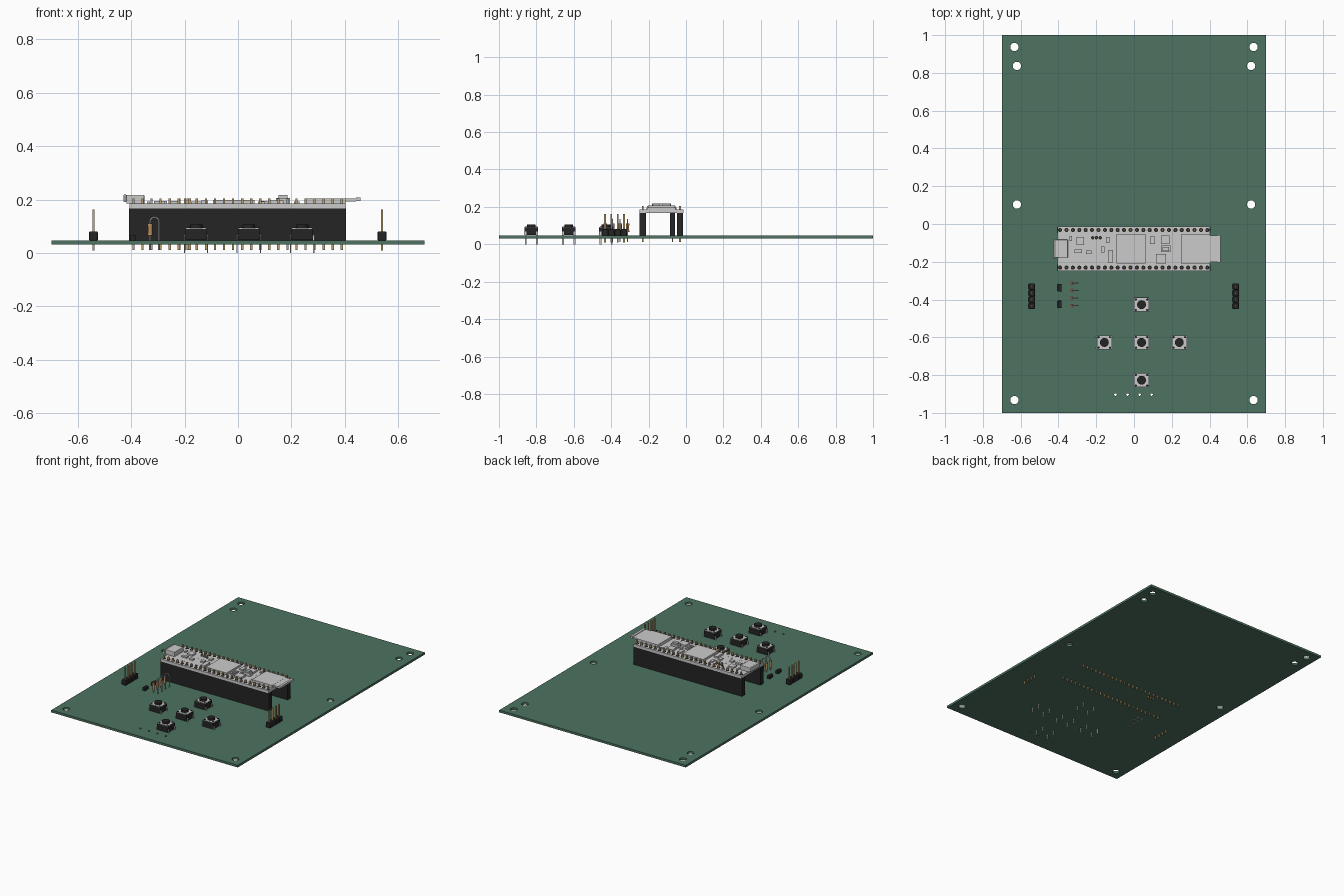
import bpy, bmesh, math
from mathutils import Matrix, Vector

if "Cube" in bpy.data.objects:
    bpy.data.objects.remove(bpy.data.objects["Cube"])


def material(name, rgb):
    m = bpy.data.materials.new(name)
    m.diffuse_color = (*rgb, 1)
    m.use_nodes = True
    m.node_tree.nodes["Principled BSDF"].inputs["Base Color"].default_value = m.diffuse_color
    return m


GREEN = material("board_green", (0.075, 0.175, 0.12))
BLACK = material("black_plastic", (0.018, 0.018, 0.018))
GOLD = material("gold_pin", (0.55, 0.38, 0.17))
TAN = material("resistor_tan", (0.5, 0.27, 0.12))
WHITE = material("white_pad", (0.9, 0.9, 0.9))
PCB_BOTTOM, PCB_TOP = 0.031, 0.046
MOD_BOTTOM, MOD_TOP = 0.167, 0.185
PITCH = 0.0339


def box(bm, x0, x1, y0, y1, z0, z1):
    m = Matrix.Translation(((x0 + x1) / 2, (y0 + y1) / 2, (z0 + z1) / 2)) @ \
        Matrix.Diagonal((x1 - x0, y1 - y0, z1 - z0, 1))
    bmesh.ops.create_cube(bm, size=1, matrix=m)


def cbox(bm, x, y, w, d, z0, z1):
    box(bm, x - w / 2, x + w / 2, y - d / 2, y + d / 2, z0, z1)


def cyl(bm, x, y, r, z0, z1, n=24):
    bmesh.ops.create_cone(bm, cap_ends=True, segments=n, radius1=r, radius2=r, depth=z1 - z0,
                          matrix=Matrix.Translation((x, y, (z0 + z1) / 2)))


def finish(name, bm, mat=None, smooth=False, bevel=0):
    me = bpy.data.meshes.new(name)
    bm.to_mesh(me)
    bm.free()
    ob = bpy.data.objects.new(name, me)
    bpy.context.collection.objects.link(ob)
    if mat:
        me.materials.append(mat)
    if bevel:
        b = ob.modifiers.new("bevel", 'BEVEL')
        b.width, b.segments = bevel, 2
    if smooth:
        bpy.context.view_layer.objects.active = ob
        ob.select_set(True)
        bpy.ops.object.shade_smooth_by_angle()
        ob.select_set(False)
    return ob


# main board with mounting holes and display holes
bm = bmesh.new()
box(bm, -0.698, 0.698, -1, 1, PCB_BOTTOM, PCB_TOP)
board = finish("main_board", bm, GREEN)
bm = bmesh.new()
for s in (-1, 1):
    for x, y in ((0.633, 0.937), (0.62, 0.837), (0.62, 0.103), (0.633, -0.932)):
        cyl(bm, s * x, y, 0.022, 0, 0.1, 32)
for i in range(4):
    cyl(bm, -0.098 + i * 0.0637, -0.903, 0.007, 0, 0.1, 16)
cutter = finish("hole_cutter", bm)
cutter.hide_render = True
mod = board.modifiers.new("holes", 'BOOLEAN')
mod.operation, mod.solver, mod.object = 'DIFFERENCE', 'EXACT', cutter
bpy.context.view_layer.objects.active = board
bpy.ops.object.modifier_apply(modifier=mod.name)
bpy.data.objects.remove(cutter)

# module sockets, pins and collars
sock, pins, collars = bmesh.new(), bmesh.new(), bmesh.new()
for y in (-0.032, -0.231):
    box(sock, -0.408, 0.405, y - 0.0165, y + 0.0165, PCB_TOP, MOD_BOTTOM)
    for i in range(24):
        x = -0.0015 + (i - 11.5) * PITCH
        cbox(pins, x, y, 0.0085, 0.0085, 0.012, PCB_TOP + 0.002)
        cbox(pins, x, y, 0.0085, 0.0085, MOD_BOTTOM - 0.002, 0.204)
        cyl(collars, x, y, 0.011, MOD_TOP - 0.002, MOD_TOP + 0.001, 16)
# small inner socket
box(sock, -0.232, -0.166, -0.086, -0.059, PCB_TOP, MOD_BOTTOM)
for x in (-0.219, -0.199, -0.179):
    cbox(pins, x, -0.0725, 0.007, 0.007, 0.012, PCB_TOP + 0.002)
    cbox(pins, x, -0.0725, 0.007, 0.007, MOD_BOTTOM, 0.204)
    cyl(collars, x, -0.0725, 0.009, MOD_TOP - 0.002, MOD_TOP + 0.001, 16)
finish("module_sockets", sock, BLACK)
finish("module_pins", pins, GOLD)
finish("pin_collars", collars, BLACK)

# module board
bm = bmesh.new()
box(bm, -0.406, 0.402, -0.249, -0.013, MOD_BOTTOM, MOD_TOP)
finish("module_board", bm)

# usb connector
bm = bmesh.new()
box(bm, -0.418, -0.35, -0.178, -0.083, MOD_TOP, 0.217)
box(bm, -0.428, -0.418, -0.182, -0.079, 0.19, 0.219)
finish("usb_socket", bm, bevel=0.003)

# card slot and card
bm = bmesh.new()
box(bm, 0.25, 0.402, -0.208, -0.055, MOD_TOP, 0.204)
finish("card_slot", bm)
bm = bmesh.new()
box(bm, 0.39, 0.442, -0.2, -0.062, 0.193, 0.203)
box(bm, 0.442, 0.458, -0.203, -0.058, 0.194, 0.207)
finish("memory_card", bm)

# module chips: x, y, width, depth, height
bm = bmesh.new()
for x, y, w, d, h in ((-0.016, -0.131, 0.155, 0.158, 0.013),
                      (-0.125, -0.17, 0.027, 0.065, 0.012),
                      (-0.285, -0.09, 0.04, 0.04, 0.01), (-0.295, -0.145, 0.038, 0.018, 0.009),
                      (-0.24, -0.15, 0.028, 0.02, 0.009), (-0.335, -0.077, 0.012, 0.028, 0.008),
                      (-0.165, -0.135, 0.02, 0.03, 0.008), (-0.14, -0.085, 0.018, 0.03, 0.008),
                      (0.143, -0.185, 0.055, 0.05, 0.012), (0.165, -0.083, 0.045, 0.045, 0.012),
                      (0.098, -0.085, 0.025, 0.04, 0.009), (0.087, -0.14, 0.025, 0.012, 0.007),
                      (0.087, -0.163, 0.025, 0.012, 0.007), (0.087, -0.188, 0.025, 0.012, 0.007),
                      (0.12, -0.125, 0.012, 0.025, 0.007), (0.22, -0.06, 0.02, 0.015, 0.007)):
    cbox(bm, x, y, w, d, MOD_TOP, MOD_TOP + h)
finish("module_chips", bm)

# reset button on the module
bm = bmesh.new()
cbox(bm, 0.168, -0.132, 0.052, 0.034, MOD_TOP, 0.206)
cbox(bm, 0.168, -0.132, 0.034, 0.02, 0.206, 0.217)
finish("module_button", bm)

# bare solder pads
bm = bmesh.new()
for i in range(5):
    cyl(bm, -0.307 + i * PITCH, -0.195, 0.0085, MOD_TOP - 0.001, MOD_TOP + 0.001, 16)
    cyl(bm, 0.217, -0.07 - i * 0.0325, 0.0085, MOD_TOP - 0.001, MOD_TOP + 0.001, 16)
for x in (-0.219, -0.199, -0.179):
    cyl(bm, x, -0.112, 0.006, MOD_TOP - 0.001, MOD_TOP + 0.001, 16)
finish("module_pads", bm, WHITE)

# four-pin headers on both sides
for side, x in (("left", -0.541), ("right", 0.539)):
    base, pin = bmesh.new(), bmesh.new()
    for i in range(4):
        y = -0.3315 - i * PITCH
        cbox(base, x, y, 0.0335, PITCH, PCB_TOP, 0.081)
        cbox(pin, x, y, 0.0085, 0.0085, 0.01, 0.163)
    finish(side + "_header_base", base, BLACK, bevel=0.005)
    finish(side + "_header_pins", pin, GOLD)

# black diodes lying on the board
bm = bmesh.new()
for y in (-0.337, -0.426):
    cbox(bm, -0.394, y, 0.021, 0.04, PCB_TOP, 0.068)
finish("diodes", bm, BLACK, bevel=0.003)

# upright resistors with hairpin leads
body = bmesh.new()
for i in range(4):
    y = -0.312 - i * 0.04
    cyl(body, -0.329, y, 0.0085, 0.066, 0.11, 16)
    for z in (0.0705, 0.1055):
        cyl(body, -0.329, y, 0.0098, z - 0.0045, z + 0.0045, 16)
    cu = bpy.data.curves.new("resistor_lead", 'CURVE')
    cu.dimensions, cu.bevel_depth, cu.bevel_resolution = '3D', 0.0033, 1
    cu.use_fill_caps = True
    pts = [(-0.329, y, 0.012)]
    for k in range(9):
        a = math.pi * (1 - k / 8)
        pts.append((-0.3125 + 0.0165 * math.cos(a), y, 0.117 + 0.0165 * math.sin(a)))
    pts.append((-0.296, y, 0.012))
    sp = cu.splines.new('POLY')
    sp.points.add(len(pts) - 1)
    for p, co in zip(sp.points, pts):
        p.co = (*co, 1)
    ob = bpy.data.objects.new("resistor_lead_%d" % (i + 1), cu)
    bpy.context.collection.objects.link(ob)
finish("resistor_bodies", body, TAN, smooth=True)

# push buttons
case, plate, cap, legs = (bmesh.new() for _ in range(4))
for x, y in ((0.04, -0.427), (-0.157, -0.627), (0.04, -0.627), (0.24, -0.627), (0.04, -0.827)):
    cbox(case, x, y, 0.08, 0.074, PCB_TOP + 0.003, 0.09)
    cbox(plate, x, y, 0.079, 0.073, 0.09, 0.0935)
    cyl(cap, x, y, 0.0235, 0.09, 0.107)
    for sx in (-1, 1):
        for sy in (-1, 1):
            cyl(cap, x + sx * 0.03, y + sy * 0.028, 0.006, 0.09, 0.0955, 12)
            cbox(legs, x + sx * 0.0395, y + sy * 0.03, 0.012, 0.01, 0.064, 0.068)
            cbox(legs, x + sx * 0.0435, y + sy * 0.03, 0.004, 0.01, 0, 0.068)
finish("button_cases", case, BLACK)
finish("button_plates", plate)
finish("button_caps", cap, BLACK, smooth=True)
finish("button_legs", legs)
